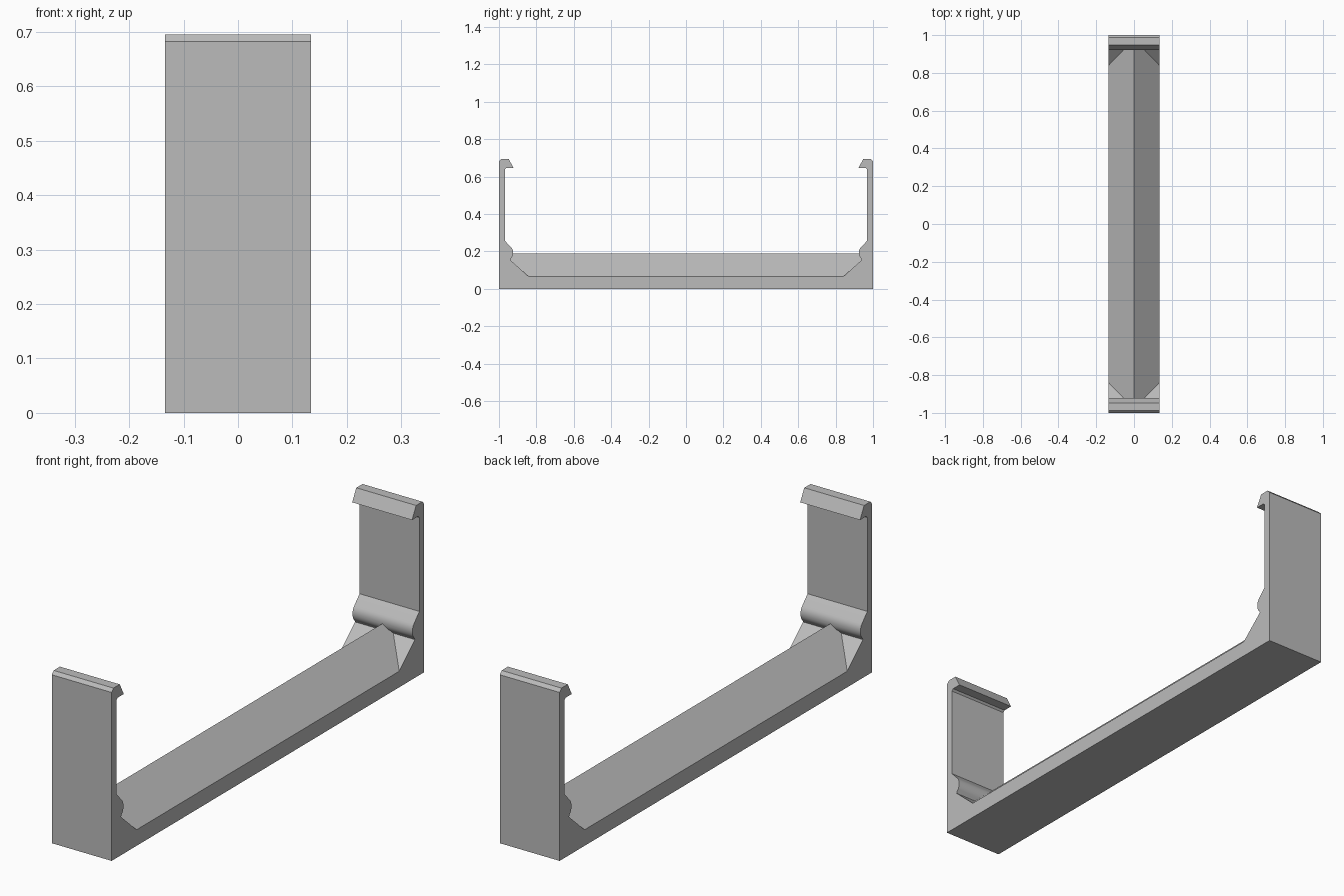
import bpy
import bmesh
from math import cos, sin, radians

cube = bpy.data.objects.get("Cube")
if cube:
    bpy.data.objects.remove(cube, do_unlink=True)

HALF_WIDTH = 0.134
FLOOR = 0.065

grey = bpy.data.materials.new("plain grey")
grey.use_nodes = True
color = (0.5, 0.5, 0.5, 1)
grey.diffuse_color = color
grey.node_tree.nodes["Principled BSDF"].inputs["Base Color"].default_value = color


def extrude(name, points, to_3d, step):
    """Close a flat outline and extrude it along step."""
    bm = bmesh.new()
    face = bm.faces.new([bm.verts.new(to_3d(*p)) for p in points])
    new = bmesh.ops.extrude_face_region(bm, geom=[face])["geom"]
    bmesh.ops.translate(bm, vec=step,
                        verts=[v for v in new if isinstance(v, bmesh.types.BMVert)])
    bmesh.ops.recalc_face_normals(bm, faces=bm.faces)
    mesh = bpy.data.meshes.new(name)
    bm.to_mesh(mesh)
    bm.free()
    mesh.materials.append(grey)
    obj = bpy.data.objects.new(name, mesh)
    bpy.context.collection.objects.link(obj)
    return obj


# Rounded retaining bead on the inside of each arm
bead = [(0.953 + 0.029 * cos(radians(a)), 0.193 + 0.037 * sin(radians(a)))
        for a in range(130, 236, 15)]

# Half outline of the bracket: outer wall, hook, arm, bead, corner brace
half = [(1, 0), (1, 0.682), (0.988, 0.695), (0.948, 0.695), (0.922, 0.646),
        (0.962, 0.646), (0.969, 0.638), (0.969, 0.258)]
half += bead + [(0.94, 0.155), (0.84, FLOOR)]
outline = half + [(-y, z) for y, z in reversed(half)]
bracket = extrude("bracket", outline, lambda y, z: (-HALF_WIDTH, y, z),
                  (2 * HALF_WIDTH, 0, 0))

# Pitched ridge along the floor, sunk into the bracket at both ends
ridge = extrude("floor_ridge",
                [(-HALF_WIDTH, FLOOR), (0, 0.19), (HALF_WIDTH, FLOOR), (0, 0.04)],
                lambda x, z: (x, -0.955, z), (0, 1.91, 0))

# Merge the two into one solid
union = bracket.modifiers.new("join ridge", 'BOOLEAN')
union.operation = 'UNION'
union.solver = 'EXACT'
union.object = ridge
bpy.ops.object.select_all(action='DESELECT')
bracket.select_set(True)
bpy.context.view_layer.objects.active = bracket
bpy.ops.object.modifier_apply(modifier=union.name)
bpy.data.objects.remove(ridge, do_unlink=True)

bpy.ops.object.shade_smooth_by_angle(angle=radians(25))
